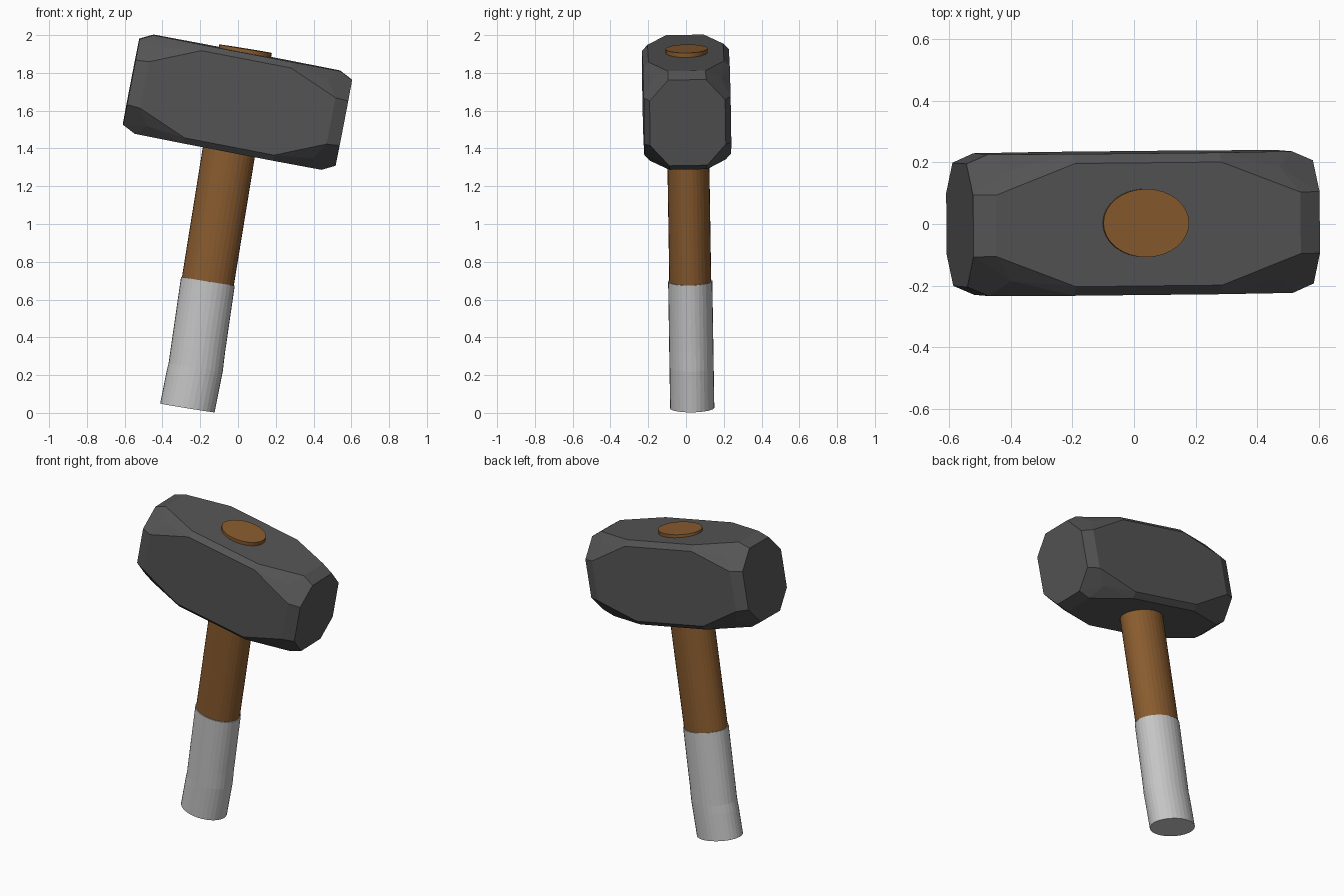
import bpy, bmesh, math
from mathutils import Vector, Matrix

if "Cube" in bpy.data.objects:
    bpy.data.objects.remove(bpy.data.objects["Cube"])


def material(name, rgb):
    m = bpy.data.materials.new(name)
    m.diffuse_color = (*rgb, 1)
    m.use_nodes = True
    m.node_tree.nodes["Principled BSDF"].inputs["Base Color"].default_value = m.diffuse_color
    return m


def make_object(name, bm, mat):
    bmesh.ops.recalc_face_normals(bm, faces=bm.faces)
    me = bpy.data.meshes.new(name)
    bm.to_mesh(me)
    bm.free()
    me.materials.append(mat)
    ob = bpy.data.objects.new(name, me)
    bpy.context.collection.objects.link(ob)
    return ob


iron = material("dark iron", (0.09, 0.09, 0.09))
wood = material("brown wood", (0.25, 0.105, 0.028))
wrap = material("light grey wrap", (0.56, 0.56, 0.56))

# Hammer head: one octant of corner points, mirrored on three axes and hulled
octant = [
    (0.573, 0.10, 0.231), (0.573, 0.20, 0.12),    # striking face octagon
    (0.503, 0.10, 0.266), (0.503, 0.23, 0.125),   # rim of the bevelled end
    (0.446, 0.18, 0.212),                         # knocked-off corner
    (0.242, 0.20, 0.266), (0.242, 0.23, 0.235),   # narrow middle chamfer
]
bm = bmesh.new()
for x, y, z in octant:
    for sx in (-1, 1):
        for sy in (-1, 1):
            for sz in (-1, 1):
                bm.verts.new((x * sx, y * sy, z * sz))
hull = bmesh.ops.convex_hull(bm, input=bm.verts)
bmesh.ops.dissolve_limit(bm, angle_limit=math.radians(1),
                         verts=bm.verts, edges=bm.edges)
head = make_object("hammer_head", bm, iron)
head.data.transform(Matrix.Translation((-0.003, 0.003, 1.645))
                    @ Matrix.Rotation(math.radians(0.6), 4, 'Z')
                    @ Matrix.Rotation(math.radians(10.9), 4, 'Y')
                    @ Matrix.Rotation(math.radians(1), 4, 'X'))

# Handle axis, leaning slightly against the head
base = Vector((-0.268, 0.033, 0.026))
top = Vector((0.04, 0.003, 1.928))
axis = (top - base).normalized()
side = (Vector((1, 0, 0)) - axis * axis.x).normalized()
depth = axis.cross(side)
length = (top - base).length


def tube(name, rings, mat, n=32):
    """Oval tube; rings are (distance up the axis, half width, half depth, shift)."""
    bm = bmesh.new()
    loops = []
    for s, a, b, shift in rings:
        c = base + axis * s + side * shift
        loops.append([bm.verts.new(c + side * a * math.cos(t * math.tau / n)
                                   + depth * b * math.sin(t * math.tau / n))
                      for t in range(n)])
    for lo, hi in zip(loops, loops[1:]):
        for i in range(n):
            j = (i + 1) % n
            bm.faces.new((lo[i], lo[j], hi[j], hi[i]))
    bm.faces.new(loops[0])
    bm.faces.new(loops[-1])
    return make_object(name, bm, mat)


# Wooden shaft, running through the head and out of its top
tube("handle", [(0.62, 0.139, 0.111, 0), (length, 0.141, 0.111, 0)], wood)

# Wrapped grip with a slight kink near its lower end
tube("grip", [(0, 0.146, 0.117, 0), (0.17, 0.146, 0.117, 0.006),
              (0.22, 0.145, 0.117, 0.009), (0.32, 0.144, 0.117, 0.006),
              (0.68, 0.144, 0.117, 0)], wrap)
